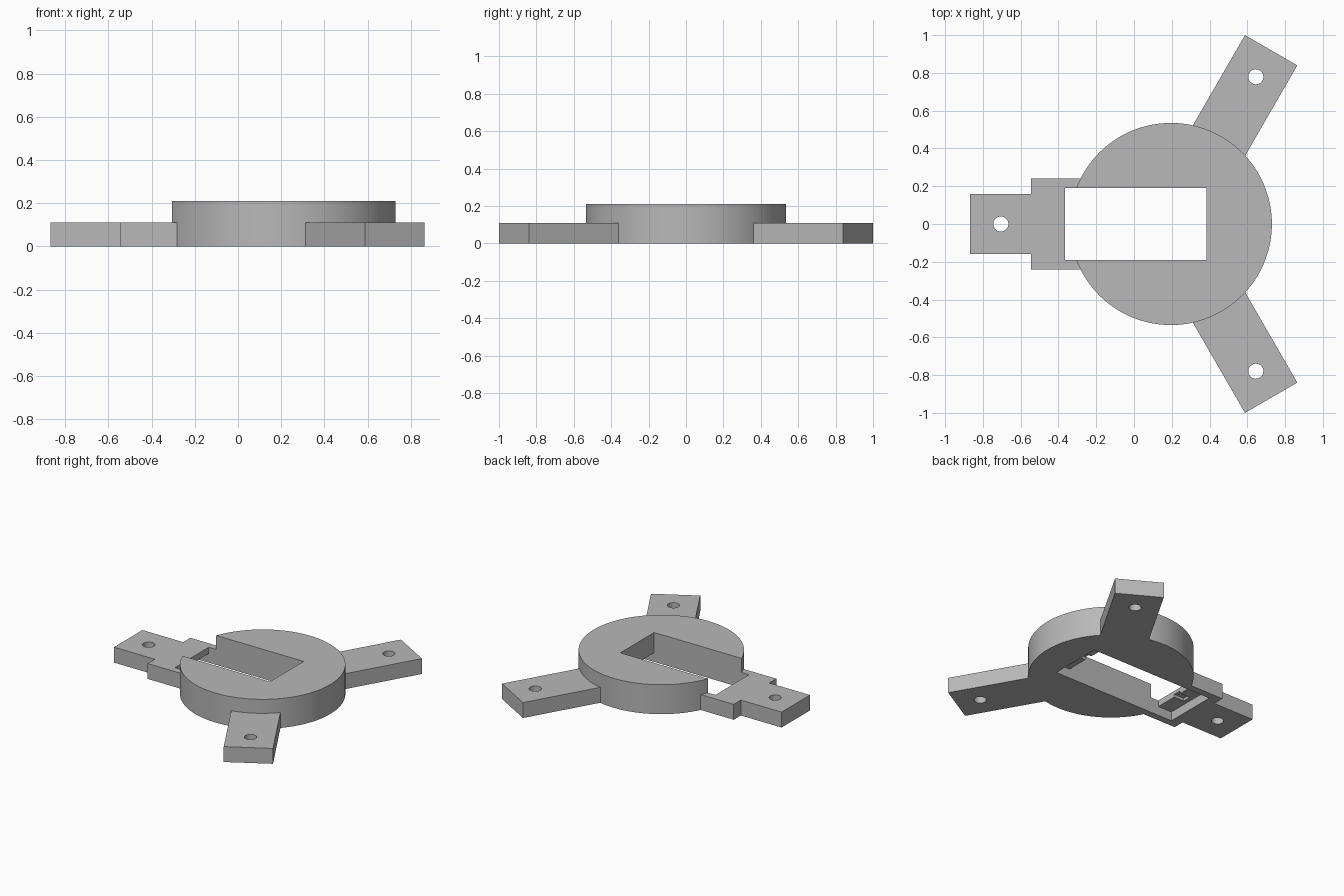
import bpy, math
from mathutils import Matrix, Vector

old = bpy.data.objects.get("Cube")
if old:
    bpy.data.objects.remove(old, do_unlink=True)

CX, R = 0.195, 0.535          # disc centre and radius
DISC_H, ARM_H = 0.21, 0.11
REACH, HOLE_AT = 1.062, 0.90  # distances along each arm

grey = bpy.data.materials.new("plain_grey")
grey.use_nodes = True
colour = (0.48, 0.48, 0.48, 1)
grey.diffuse_color = colour
grey.node_tree.nodes["Principled BSDF"].inputs["Base Color"].default_value = colour


def box(name, x, y, z, turn=0.0):
    """Box from (min, max) ranges, turned about the disc centre."""
    bpy.ops.mesh.primitive_cube_add(size=1)
    ob = bpy.context.object
    ob.name = name
    lo, hi = Vector((x[0], y[0], z[0])), Vector((x[1], y[1], z[1]))
    ob.data.transform(Matrix.Translation((lo + hi) / 2) @ Matrix.Diagonal((*(hi - lo), 1)))
    ob.data.transform(Matrix.Translation((CX, 0, 0)) @ Matrix.Rotation(turn, 4, "Z"))
    return ob


def cylinder(name, centre, radius, z, sides):
    bpy.ops.mesh.primitive_cylinder_add(vertices=sides, radius=radius, depth=z[1] - z[0])
    ob = bpy.context.object
    ob.name = name
    ob.data.transform(Matrix.Translation((centre[0], centre[1], sum(z) / 2)))
    return ob


def combine(target, other, operation):
    mod = target.modifiers.new(operation, "BOOLEAN")
    mod.operation, mod.solver, mod.object = operation, "EXACT", other
    bpy.context.view_layer.objects.active = target
    bpy.ops.object.modifier_apply(modifier=mod.name)
    bpy.data.objects.remove(other, do_unlink=True)


# Round body
body = cylinder("mounting_ring_with_arms", (CX, 0), R, (0, DISC_H), 128)

# Three arms, and the wider root of the right arm
angles = [math.radians(a) for a in (60, 180, 300)]
for a in angles:
    combine(body, box("arm", (0.4, REACH), (-0.16, 0.16), (0, ARM_H), a), "UNION")
combine(body, box("arm_root", (-0.74, -0.2), (-0.24, 0.24), (0, ARM_H)), "UNION")

# Screw hole near the end of each arm
for a in angles:
    centre = (CX + HOLE_AT * math.cos(a), HOLE_AT * math.sin(a))
    combine(body, cylinder("hole_cutter", centre, 0.04, (-0.1, 0.3), 32), "DIFFERENCE")

# Rectangular window, with shallow flange recesses and a slot underneath
combine(body, box("window_cutter", (-0.56, 0.19), (-0.19, 0.19), (-0.1, 0.4)), "DIFFERENCE")
combine(body, box("recess_cutter", (-0.67, 0.30), (-0.19, 0.19), (-0.1, 0.065)), "DIFFERENCE")
combine(body, box("slot_cutter", (-0.64, 0.27), (-0.03, 0.03), (-0.1, 0.085)), "DIFFERENCE")

body.data.materials.clear()
body.data.materials.append(grey)
for p in body.data.polygons:
    p.material_index = 0
bpy.ops.object.select_all(action="DESELECT")
body.select_set(True)
bpy.context.view_layer.objects.active = body
bpy.ops.object.shade_smooth_by_angle(angle=math.radians(30))
